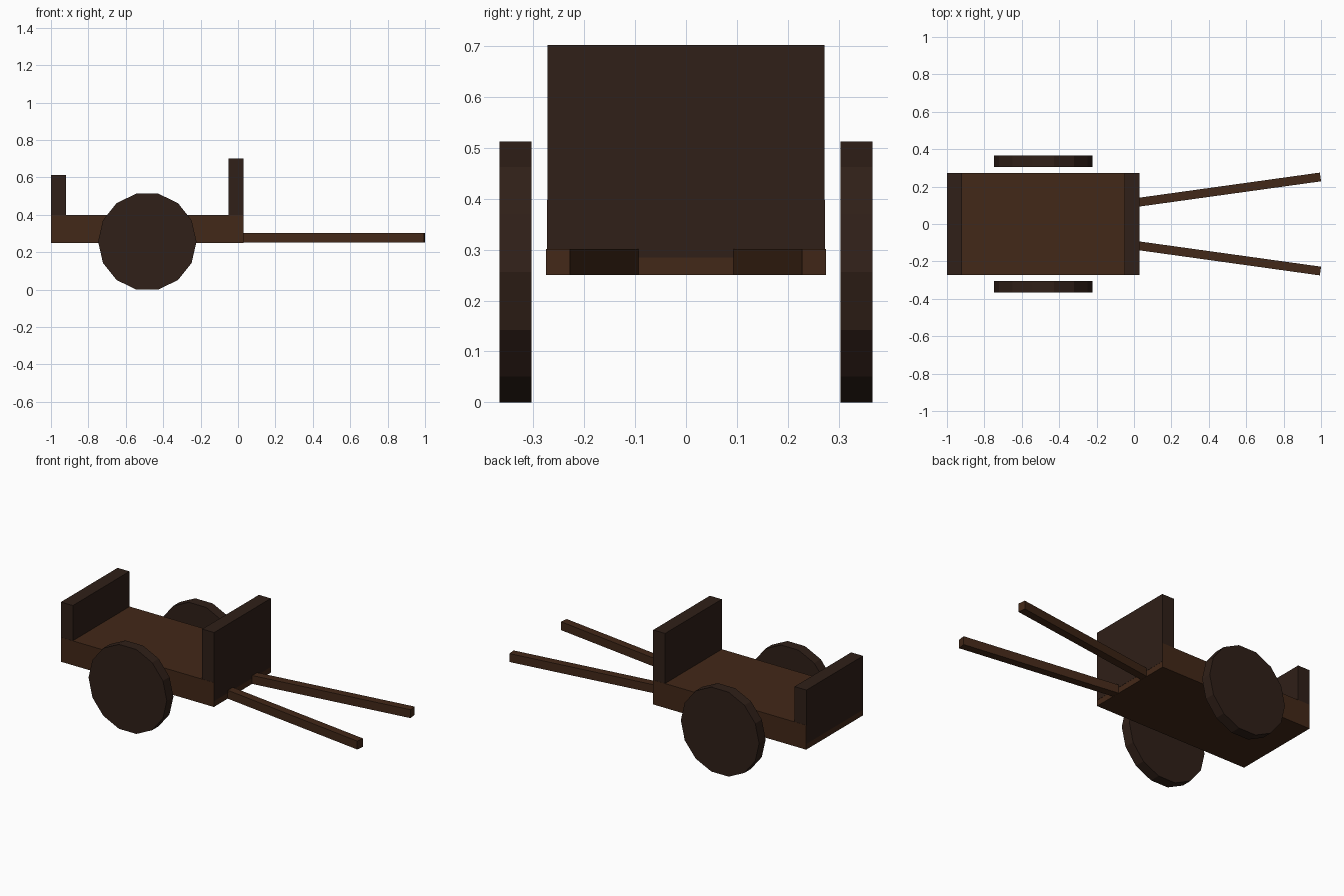
import bpy, math
from mathutils import Vector

if "Cube" in bpy.data.objects:
    bpy.data.objects.remove(bpy.data.objects["Cube"])


def material(name, color):
    m = bpy.data.materials.new(name)
    m.diffuse_color = (*color, 1)
    m.use_nodes = True
    m.node_tree.nodes["Principled BSDF"].inputs["Base Color"].default_value = m.diffuse_color
    return m


brown = material("brown_wood", (0.055, 0.021, 0.009))
dark = material("dark_wood", (0.029, 0.014, 0.009))


def box(name, lo, hi, mat):
    lo, hi = Vector(lo), Vector(hi)
    bpy.ops.mesh.primitive_cube_add(size=1, location=(lo + hi) / 2)
    o = bpy.context.object
    o.name = name
    o.scale = hi - lo
    bpy.ops.object.transform_apply(location=False, rotation=False, scale=True)
    o.data.materials.append(mat)
    return o


# Cart bed
box("bed", (-0.999, -0.273, 0.25), (0.029, 0.273, 0.398), brown)

# Upright end boards, sunk into the bed
box("front_board", (-0.05, -0.272, 0.285), (0.03, 0.272, 0.702), dark)
box("back_board", (-1.0, -0.272, 0.285), (-0.92, 0.272, 0.612), dark)

for side, label in ((-1, "right"), (1, "left")):
    # Pull shaft, splayed outwards from the bed
    start, end = Vector((0.0, side * 0.113, 0.276)), Vector((0.997, side * 0.2515, 0.276))
    d = end - start
    shaft = box(label + "_shaft", (-d.length / 2, -0.0235, -0.0255),
                (d.length / 2, 0.0235, 0.0255), brown)
    shaft.location = (start + end) / 2
    shaft.rotation_euler.z = math.atan2(d.y, d.x)

    # Solid 14-sided wheel resting on a flat side
    bpy.ops.mesh.primitive_cylinder_add(vertices=14, radius=0.263, depth=0.063,
                                        location=(-0.485, side * 0.335, 0.2565),
                                        rotation=(math.pi / 2, math.pi / 2, 0))
    wheel = bpy.context.object
    wheel.name = label + "_wheel"
    # Turn so that a vertex points along x
    wheel.rotation_euler = (math.pi / 2, 0, 0)
    for v in wheel.data.vertices:
        v.co.x, v.co.y = v.co.y, -v.co.x
    wheel.data.materials.append(dark)
